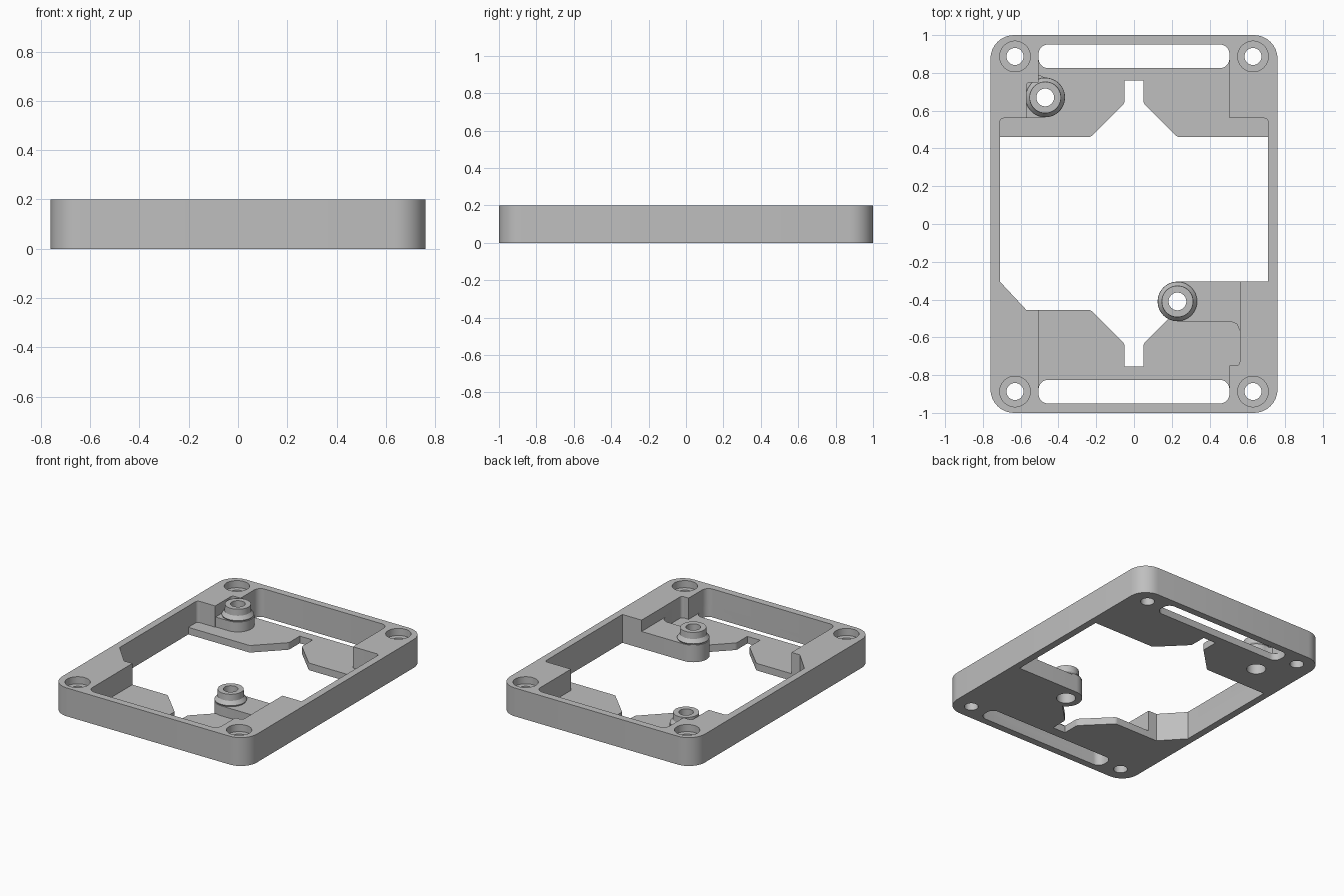
import bpy, bmesh, math
from mathutils import Vector

if "Cube" in bpy.data.objects:
    bpy.data.objects.remove(bpy.data.objects["Cube"])

grey = bpy.data.materials.new("grey plastic")
grey.diffuse_color = (0.52, 0.52, 0.52, 1)
grey.use_nodes = True
grey.node_tree.nodes["Principled BSDF"].inputs["Base Color"].default_value = grey.diffuse_color


def outline(points, seg=8):
    """Closed outline; a point (x, y, r) gets a corner of radius r."""
    out = []
    n = len(points)
    for i, p in enumerate(points):
        c = Vector(p[:2])
        if len(p) == 2:
            out.append(c)
            continue
        a = (Vector(points[i - 1][:2]) - c).normalized()
        b = (Vector(points[(i + 1) % n][:2]) - c).normalized()
        half = a.angle(b) / 2
        mid = c + (a + b).normalized() * (p[2] / math.sin(half))
        start = c + a * (p[2] / math.tan(half)) - mid
        end = c + b * (p[2] / math.tan(half)) - mid
        turn = start.angle_signed(end)
        for k in range(seg + 1):
            t = -turn * k / seg
            out.append(mid + Vector((start.x * math.cos(t) - start.y * math.sin(t),
                                     start.x * math.sin(t) + start.y * math.cos(t))))
    return out


def arc(cx, cy, r, a0, a1, n=24):
    return [(cx + r * math.cos(math.radians(a0 + (a1 - a0) * k / n)),
             cy + r * math.sin(math.radians(a0 + (a1 - a0) * k / n))) for k in range(n + 1)]


def loft(name, rings):
    """Solid through rings of equal length, each given as (outline, z)."""
    bm = bmesh.new()
    rows = [[bm.verts.new((p[0], p[1], z)) for p in pts] for pts, z in rings]
    n = len(rows[0])
    for lo, hi in zip(rows, rows[1:]):
        for i in range(n):
            j = (i + 1) % n
            bm.faces.new((lo[i], lo[j], hi[j], hi[i]))
    bm.faces.new(rows[0][::-1])
    bm.faces.new(rows[-1])
    bmesh.ops.recalc_face_normals(bm, faces=bm.faces[:])
    me = bpy.data.meshes.new(name)
    bm.to_mesh(me)
    bm.free()
    ob = bpy.data.objects.new(name, me)
    bpy.context.collection.objects.link(ob)
    me.materials.append(grey)
    return ob


def prism(name, pts, z0, z1):
    return loft(name, [(pts, z0), (pts, z1)])


def disc(x, y, r, n=48):
    return arc(x, y, r, 0, 360 * (n - 1) / n, n - 1)


def combine(body, tool, op):
    m = body.modifiers.new(op, 'BOOLEAN')
    m.operation, m.object, m.solver = op, tool, 'EXACT'
    bpy.context.view_layer.objects.active = body
    bpy.ops.object.modifier_apply(modifier=m.name)
    bpy.data.objects.remove(tool, do_unlink=True)


def box(x0, y0, x1, y1, r):
    return outline([(x0, y0, r), (x1, y0, r), (x1, y1, r), (x0, y1, r)])


FLOOR, ARM, TOP = 0.05, 0.12, 0.20

# outer block
frame = prism("mounting_frame", box(-0.76, -1, 0.76, 1, 0.125), 0, TOP)

# pocket above the floor, leaving four corner blocks
pocket = outline([
    (0.71, 0.56, 0.02), (0.71, -0.305), (0.56, -0.305), (0.56, -0.75, 0.02),
    (0.505, -0.75), (0.505, -0.95, 0.05), (-0.505, -0.95, 0.05), (-0.505, -0.455),
    (-0.57, -0.455), (-0.71, -0.305), (-0.71, 0.56, 0.02), (-0.57, 0.56),
    (-0.57, 0.75, 0.02), (-0.505, 0.75), (-0.505, 0.95, 0.05), (0.505, 0.95, 0.05),
    (0.505, 0.56)])
combine(frame, prism("pocket_cutter", pocket, FLOOR, 0.3), 'DIFFERENCE')

# central opening with a notch in each floor tab
opening = outline([
    (-0.71, 0.46), (-0.23, 0.46, 0.03), (-0.05, 0.64, 0.03), (-0.05, 0.76),
    (0.05, 0.76), (0.05, 0.64, 0.03), (0.23, 0.46, 0.03), (0.71, 0.46),
    (0.71, -0.305), (0.56, -0.305), (0.56, -0.455), (0.23, -0.455),
    (0.05, -0.635, 0.03), (0.05, -0.755), (-0.05, -0.755), (-0.05, -0.635, 0.03),
    (-0.23, -0.455, 0.03), (-0.57, -0.455), (-0.71, -0.305)])
combine(frame, prism("opening_cutter", opening, -0.1, 0.1), 'DIFFERENCE')

# long slots at both ends
for s in (-1, 1):
    y0, y1 = sorted((s * 0.825, s * 0.95))
    combine(frame, prism("slot_cutter", box(-0.505, y0, 0.505, y1, 0.05), -0.1, 0.1),
            'DIFFERENCE')

# raised arms carrying the standoffs
A, B, R = (-0.47, 0.67), (0.23, -0.41), 0.105
back_arm = [(-0.62, 0.565)] + arc(*A, R, -90, 90) + [(-0.505, 0.79), (-0.62, 0.79)]
front_arm = (arc(*B, R, 90, 270) + [(0.51, -0.515), (0.545, -0.53), (0.56, -0.565),
                                    (0.62, -0.565), (0.62, -0.305)])
combine(frame, prism("back_arm", back_arm, 0.02, ARM), 'UNION')
combine(frame, prism("front_arm", front_arm, 0, ARM), 'UNION')

# standoffs with a sloped foot, drilled through and widened underneath
for c in (A, B):
    rings = [(disc(*c, r), z) for r, z in
             ((0.09, 0.1), (0.104, ARM + 0.01), (0.085, 0.155), (0.083, TOP))]
    combine(frame, loft("standoff", rings), 'UNION')
    combine(frame, prism("bore_cutter", disc(*c, 0.047), -0.1, 0.3), 'DIFFERENCE')
    combine(frame, prism("head_cutter", disc(*c, 0.062), -0.1, 0.09), 'DIFFERENCE')

# corner screw holes with counterbores
for sx in (-1, 1):
    for sy in (-1, 1):
        x, y = sx * 0.63, sy * 0.887
        combine(frame, prism("screw_cutter", disc(x, y, 0.045), -0.1, 0.3), 'DIFFERENCE')
        combine(frame, prism("counterbore_cutter", disc(x, y, 0.081), 0.15, 0.3),
                'DIFFERENCE')

# smooth curved walls, crisp edges
bpy.ops.object.select_all(action='DESELECT')
frame.select_set(True)
bpy.context.view_layer.objects.active = frame
bpy.ops.object.shade_smooth_by_angle(angle=math.radians(25))
